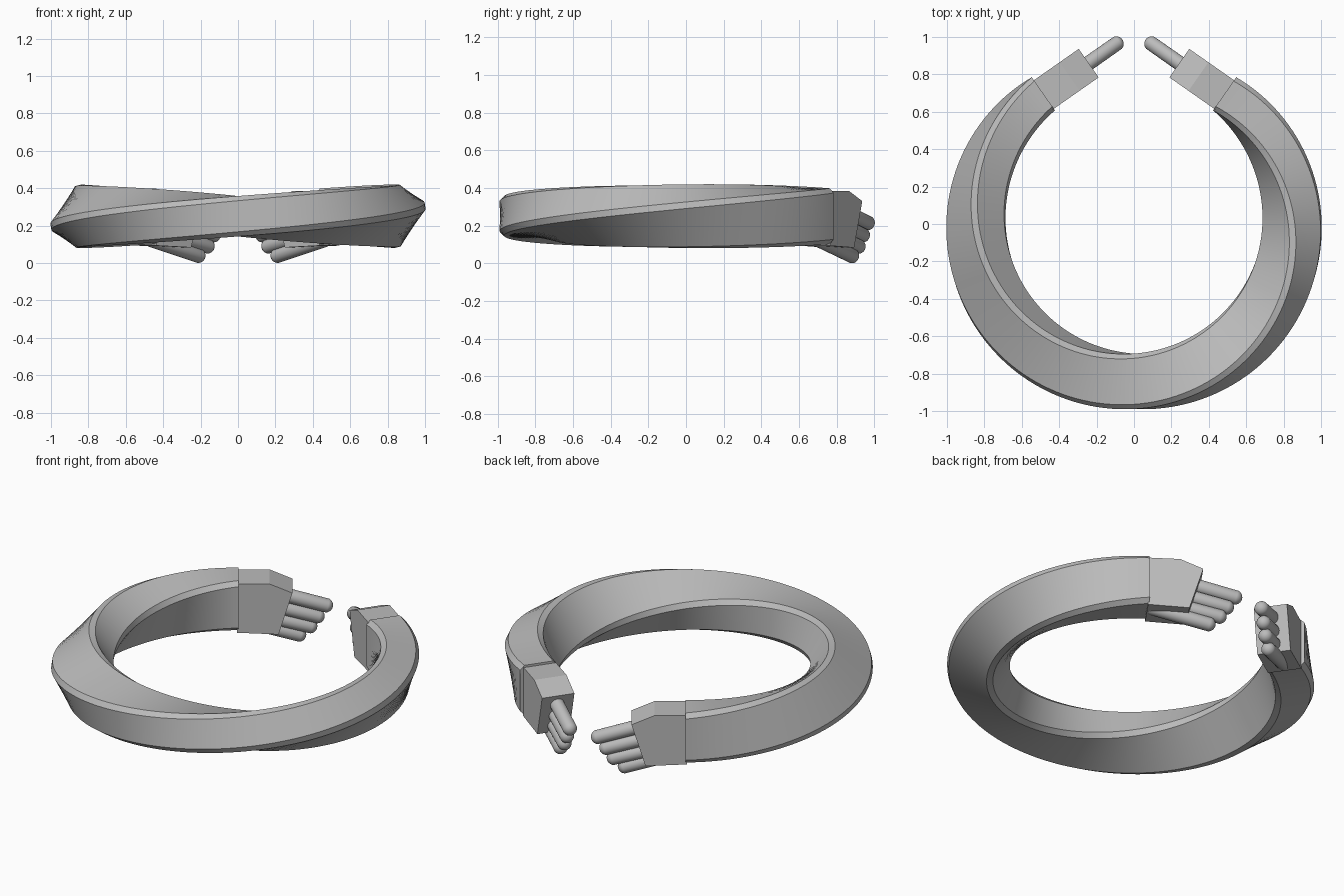
import bpy, bmesh
from math import sin, cos, pi, radians
from mathutils import Vector, Matrix

if "Cube" in bpy.data.objects:
    bpy.data.objects.remove(bpy.data.objects["Cube"], do_unlink=True)

grey = bpy.data.materials.new("mid_grey")
grey.use_nodes = True
colour = (0.5, 0.5, 0.5, 1)
grey.diffuse_color = colour
grey.node_tree.nodes["Principled BSDF"].inputs["Base Color"].default_value = colour


def finish(name, bm, smooth=True):
    bmesh.ops.recalc_face_normals(bm, faces=bm.faces[:])
    mesh = bpy.data.meshes.new(name)
    bm.to_mesh(mesh)
    bm.free()
    mesh.materials.append(grey)
    ob = bpy.data.objects.new(name, mesh)
    bpy.context.collection.objects.link(ob)
    if smooth:
        bpy.ops.object.select_all(action="DESELECT")
        ob.select_set(True)
        bpy.context.view_layer.objects.active = ob
        bpy.ops.object.shade_smooth_by_angle(angle=radians(30))
    return ob


# Open ring: chamfered rectangle turned half a revolution along the arc
RADIUS, MID_Z, END = 0.845, 0.25, radians(145)
A, B, C = 0.148, 0.108, 0.025
quarter = [(A, B - C), (A - C, B)]
section = (quarter + [(-x, z) for x, z in reversed(quarter)]
           + [(-x, -z) for x, z in quarter] + [(x, -z) for x, z in reversed(quarter)])
bm = bmesh.new()
STEPS = 128
rings = []
for i in range(STEPS + 1):
    s = 2 * i / STEPS - 1
    t, twist = s * END, s * pi / 2
    ring = []
    for x, z in section:
        r = RADIUS + x * cos(twist) - z * sin(twist)
        h = MID_Z + x * sin(twist) + z * cos(twist)
        ring.append(bm.verts.new((r * sin(t), 0.004 - r * cos(t), h)))
    rings.append(ring)
for a, b in zip(rings, rings[1:]):
    for j in range(8):
        k = (j + 1) % 8
        bm.faces.new((a[j], a[k], b[k], b[j]))
bm.faces.new(rings[0])
bm.faces.new(rings[-1])
finish("twisted_band", bm)

# Hand frame: u runs out of the wrist, v across the palm thickness
U = Vector((cos(radians(35)), sin(radians(35)), 0))
V = Vector((-U.y, U.x, 0))
WRIST = Vector((-0.488, 0.688, 0))


def place(u, v, z):
    return WRIST + U * u + V * v + Vector((0, 0, z))


def mirror(ob):
    mod = ob.modifiers.new("mirror", "MIRROR")
    mod.use_mirror_merge = False


# Palm block
profile = [(0, 0.093), (0.225, 0.083), (0.3, 0.33), (0.175, 0.385), (0, 0.385)]
bm = bmesh.new()
sides = [[bm.verts.new(place(u, v, z)) for u, z in profile] for v in (-0.093, 0.093)]
for side in sides:
    bm.faces.new(side)
for j in range(5):
    k = (j + 1) % 5
    bm.faces.new((sides[0][j], sides[0][k], sides[1][k], sides[1][j]))
mirror(finish("palm", bm, smooth=False))

# Fingers: round-ended rods sloping down out of the palm
FINGER_R = 0.04
fingers = [((0.16, 0.305), (0.48, 0.215)), ((0.12, 0.235), (0.435, 0.15)),
           ((0.08, 0.17), (0.395, 0.09)), ((0.03, 0.125), (0.335, 0.04))]
for n, (base, tip) in enumerate(fingers, 1):
    p, q = place(base[0], 0, base[1]), place(tip[0], 0, tip[1])
    axis = q - p
    bm = bmesh.new()
    bmesh.ops.create_uvsphere(bm, u_segments=24, v_segments=12, radius=FINGER_R)
    for v in bm.verts:
        if v.co.z > 0.001:
            v.co.z += axis.length
    turn = axis.to_track_quat("Z", "Y").to_matrix().to_4x4()
    bmesh.ops.transform(bm, matrix=Matrix.Translation(p) @ turn, verts=bm.verts[:])
    mirror(finish("finger_%d" % n, bm))
